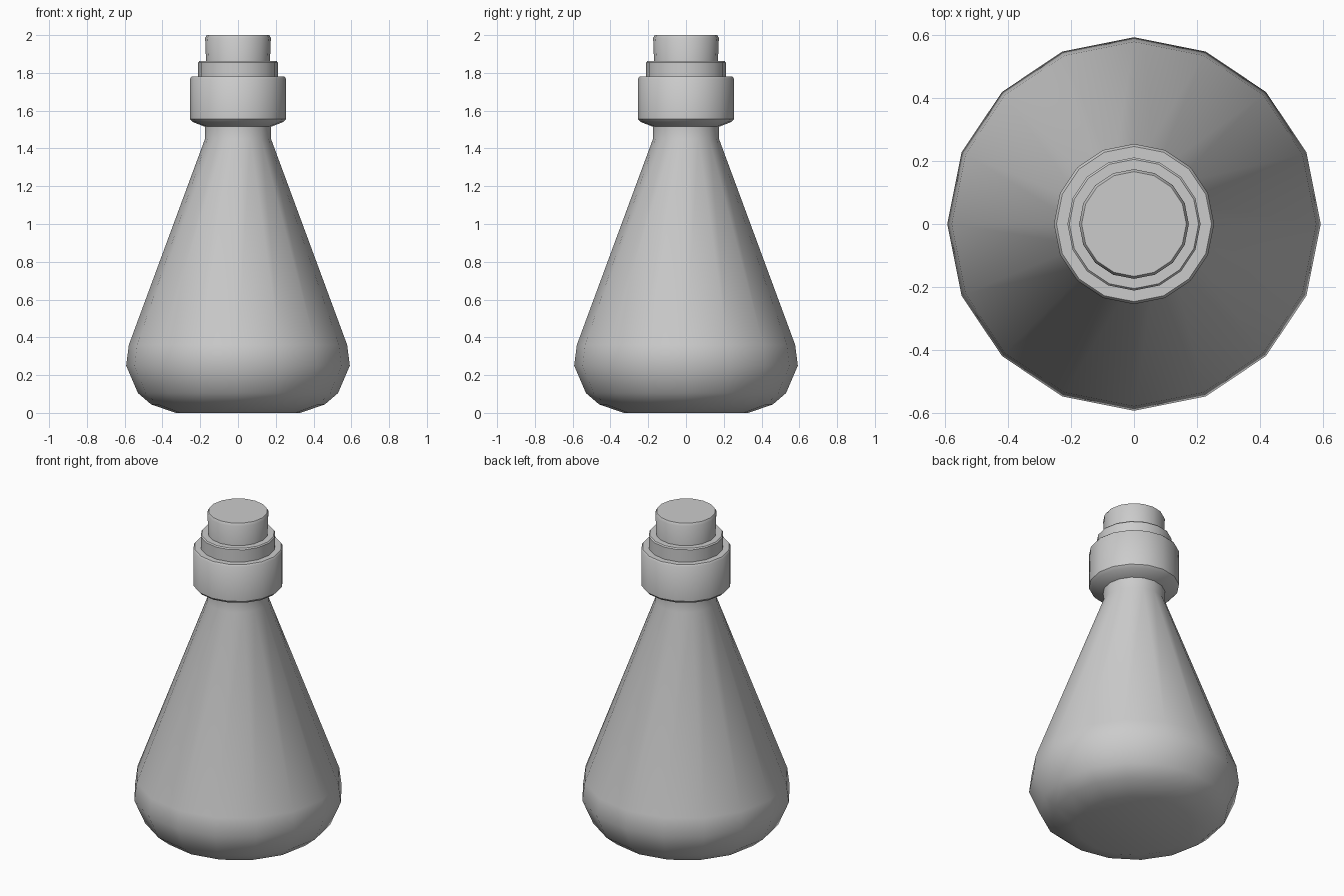
import bpy, bmesh, math

if "Cube" in bpy.data.objects:
    bpy.data.objects.remove(bpy.data.objects["Cube"])

SIDES = 16


def lathe(name, profile):
    """Revolve an (r, z) profile, bottom to top, and cap both ends."""
    bm = bmesh.new()
    rings = []
    for r, z in profile:
        rings.append([bm.verts.new((r * math.cos(2 * math.pi * i / SIDES),
                                    r * math.sin(2 * math.pi * i / SIDES), z))
                      for i in range(SIDES)])
    for low, high in zip(rings, rings[1:]):
        for i in range(SIDES):
            j = (i + 1) % SIDES
            bm.faces.new((low[i], low[j], high[j], high[i]))
    bm.faces.new(rings[0][::-1])
    bm.faces.new(rings[-1])
    mesh = bpy.data.meshes.new(name)
    bm.to_mesh(mesh)
    bm.free()
    obj = bpy.data.objects.new(name, mesh)
    bpy.context.collection.objects.link(obj)
    bpy.ops.object.select_all(action='DESELECT')
    obj.select_set(True)
    bpy.context.view_layer.objects.active = obj
    bpy.ops.object.shade_smooth_by_angle(angle=math.radians(40))
    return obj


# Conical flask with rounded base, neck, collar and stepped lip
lathe("flask_body", [
    (0.33, 0.0), (0.46, 0.045), (0.53, 0.105), (0.592, 0.25), (0.578, 0.36),
    (0.175, 1.45), (0.175, 1.515), (0.24, 1.54), (0.254, 1.555),
    (0.254, 1.77), (0.246, 1.78), (0.211, 1.78), (0.211, 1.855),
    (0.205, 1.862), (0.172, 1.862)])

# Stopper in the mouth
lathe("stopper", [(0.167, 1.80), (0.174, 1.985), (0.166, 2.0)])
